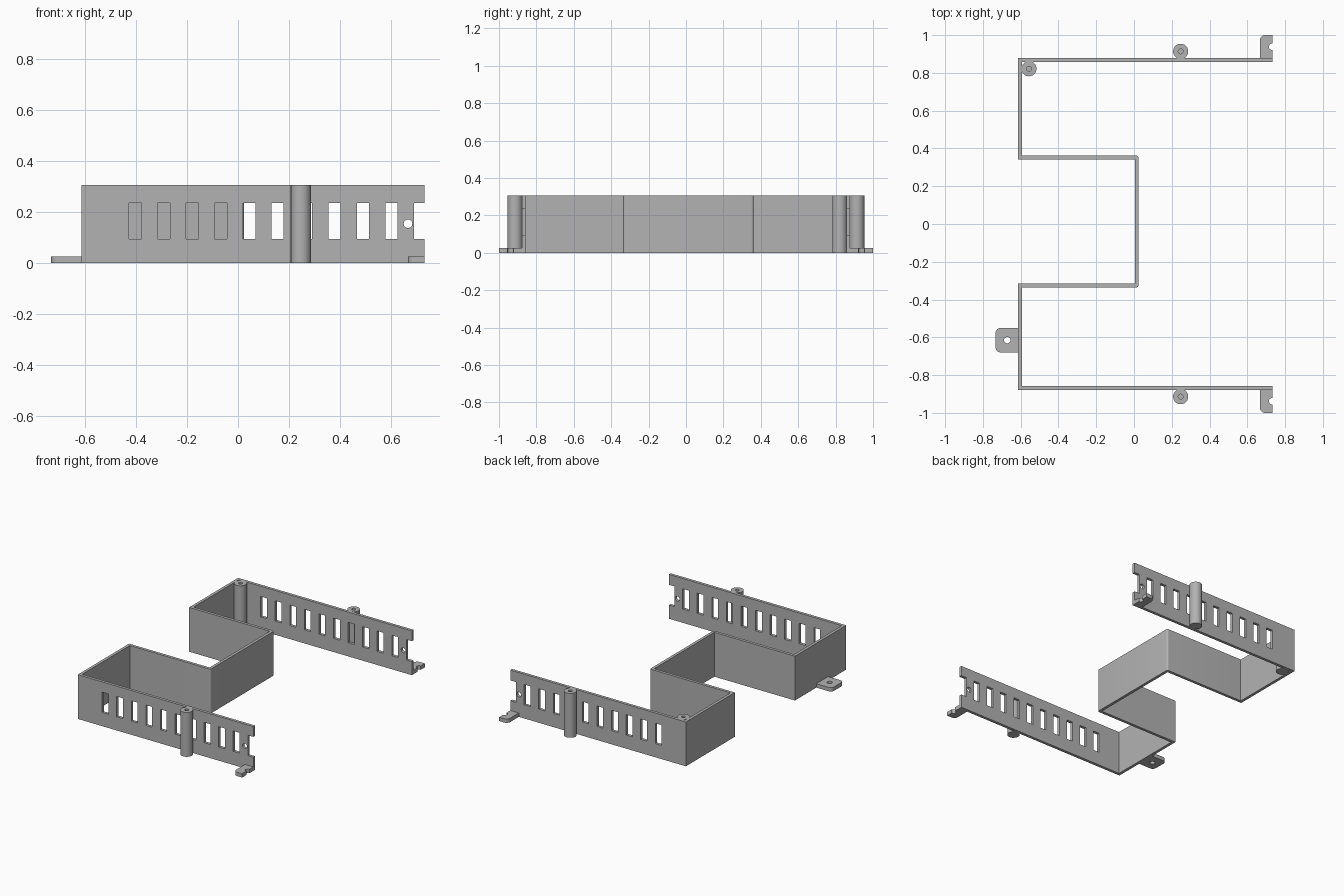
import bpy, bmesh, math
from mathutils import Vector, Matrix

if "Cube" in bpy.data.objects:
    bpy.data.objects.remove(bpy.data.objects["Cube"], do_unlink=True)

GREY = (0.45, 0.45, 0.45, 1)
mat = bpy.data.materials.new("plain grey")
mat.use_nodes = True
mat.diffuse_color = GREY
mat.node_tree.nodes["Principled BSDF"].inputs["Base Color"].default_value = GREY

HEIGHT, THICK, END_X, SIDE_Y = 0.307, 0.02, 0.732, 0.868
TAB_H, HOLE_R = 0.027, 0.017


def finish(name, bm):
    bmesh.ops.recalc_face_normals(bm, faces=bm.faces)
    mesh = bpy.data.meshes.new(name)
    bm.to_mesh(mesh)
    bm.free()
    mesh.materials.append(mat)
    ob = bpy.data.objects.new(name, mesh)
    bpy.context.collection.objects.link(ob)
    return ob


def smooth(ob):
    bpy.ops.object.select_all(action='DESELECT')
    ob.select_set(True)
    bpy.context.view_layer.objects.active = ob
    bpy.ops.object.shade_smooth_by_angle(angle=math.radians(30))


def prism(bm, outline, height):
    face = bm.faces.new([bm.verts.new((x, y, 0)) for x, y in outline])
    top = bmesh.ops.extrude_face_region(bm, geom=[face])["geom"]
    bmesh.ops.translate(bm, vec=(0, 0, height),
                        verts=[v for v in top if isinstance(v, bmesh.types.BMVert)])


def round_uprights(bm, radius, test):
    edges = [e for e in bm.edges
             if abs(e.verts[0].co.z - e.verts[1].co.z) > 0.01 and test(e.verts[0].co)]
    bmesh.ops.bevel(bm, geom=edges, offset=radius, segments=6, profile=0.5, affect='EDGES')


def add_box(bm, centre, size):
    bmesh.ops.create_cube(bm, size=1, matrix=Matrix.Translation(centre) @ Matrix.Diagonal((*size, 1)))


def add_rod(bm, centre, axis_rot):
    bmesh.ops.create_cone(bm, cap_ends=True, segments=32, radius1=HOLE_R, radius2=HOLE_R,
                          depth=0.1, matrix=Matrix.Translation(centre) @ axis_rot)


def cut(ob, cutter_bm):
    cutter = finish("cutter", cutter_bm)
    cutter.hide_render = True
    mod = ob.modifiers.new("cut", 'BOOLEAN')
    mod.operation, mod.solver, mod.object = 'DIFFERENCE', 'EXACT', cutter
    bpy.ops.object.select_all(action='DESELECT')
    bpy.context.view_layer.objects.active = ob
    ob.select_set(True)
    bpy.ops.object.modifier_apply(modifier=mod.name)
    bpy.data.objects.remove(cutter, do_unlink=True)


def offset_path(path, d):
    """Shift a path of right-angled turns sideways by d, with mitred corners."""
    pts = [Vector(p) for p in path]
    dirs = [(b - a).normalized() for a, b in zip(pts, pts[1:])]
    normals = [Vector((-v.y, v.x)) for v in dirs]
    out = [pts[0] + normals[0] * d]
    out += [p + (m + n) * d for p, m, n in zip(pts[1:], normals, normals[1:])]
    return out + [pts[-1] + normals[-1] * d]


# Folded wall
path = [(END_X, SIDE_Y), (-0.604, SIDE_Y), (-0.604, 0.352), (0.014, 0.352),
        (0.014, -0.326), (-0.604, -0.326), (-0.604, -SIDE_Y), (END_X, -SIDE_Y)]
bm = bmesh.new()
prism(bm, offset_path(path, THICK / 2) + offset_path(path, -THICK / 2)[::-1], HEIGHT)
round_uprights(bm, 0.013, lambda c: 0.02 < c.x < 0.03)
wall = finish("folded_wall", bm)

# Slots, end notches and screw holes in the two long sides
bm = bmesh.new()
for side in (-1, 1):
    for i in range(10):
        add_box(bm, (-0.403 + 0.1117 * i, side * SIDE_Y, 0.165), (0.048, 0.1, 0.141))
    add_box(bm, (0.74, side * SIDE_Y, 0.165), (0.1, 0.1, 0.141))
    add_rod(bm, (0.667, side * SIDE_Y, 0.155), Matrix.Rotation(math.pi / 2, 4, 'X'))
cut(wall, bm)
smooth(wall)


# Screw posts with blind holes
def post(name, x, y, radius=0.04, bore=0.013, depth=0.15):
    bm = bmesh.new()
    profile = [(0, 0), (radius, 0), (radius, HEIGHT), (bore, HEIGHT),
               (bore, HEIGHT - depth), (0, HEIGHT - depth)]
    verts = [bm.verts.new((r, 0, z)) for r, z in profile]
    edges = [bm.edges.new(p) for p in zip(verts, verts[1:])]
    bmesh.ops.spin(bm, geom=verts + edges, cent=(0, 0, 0), axis=(0, 0, 1),
                   angle=math.tau, steps=40)
    bmesh.ops.remove_doubles(bm, verts=bm.verts, dist=0.0001)
    bmesh.ops.translate(bm, verts=bm.verts, vec=(x, y, 0))
    smooth(finish(name, bm))


post("back_post", 0.247, 0.914)
post("front_post", 0.247, -0.914)
post("corner_post", -0.556, 0.822)


# Mounting tabs
def tab(name, x0, x1, y0, y1, hole, rounded):
    bm = bmesh.new()
    prism(bm, [(x0, y0), (x1, y0), (x1, y1), (x0, y1)], TAB_H)
    round_uprights(bm, 0.027, rounded)
    ob = finish(name, bm)
    cutter = bmesh.new()
    add_rod(cutter, (*hole, TAB_H / 2), Matrix.Identity(4))
    cut(ob, cutter)
    smooth(ob)


tab("right_tab", -0.733, -0.61, -0.68, -0.55, (-0.671, -0.615), lambda c: c.x < -0.7)
for name, side in (("back_tab", 1), ("front_tab", -1)):
    y0, y1 = sorted((side * 0.875, side))
    tab(name, 0.667, END_X, y0, y1, (END_X - 0.001, side * 0.938),
        lambda c: c.x < 0.7 and abs(c.y) > 0.95)
